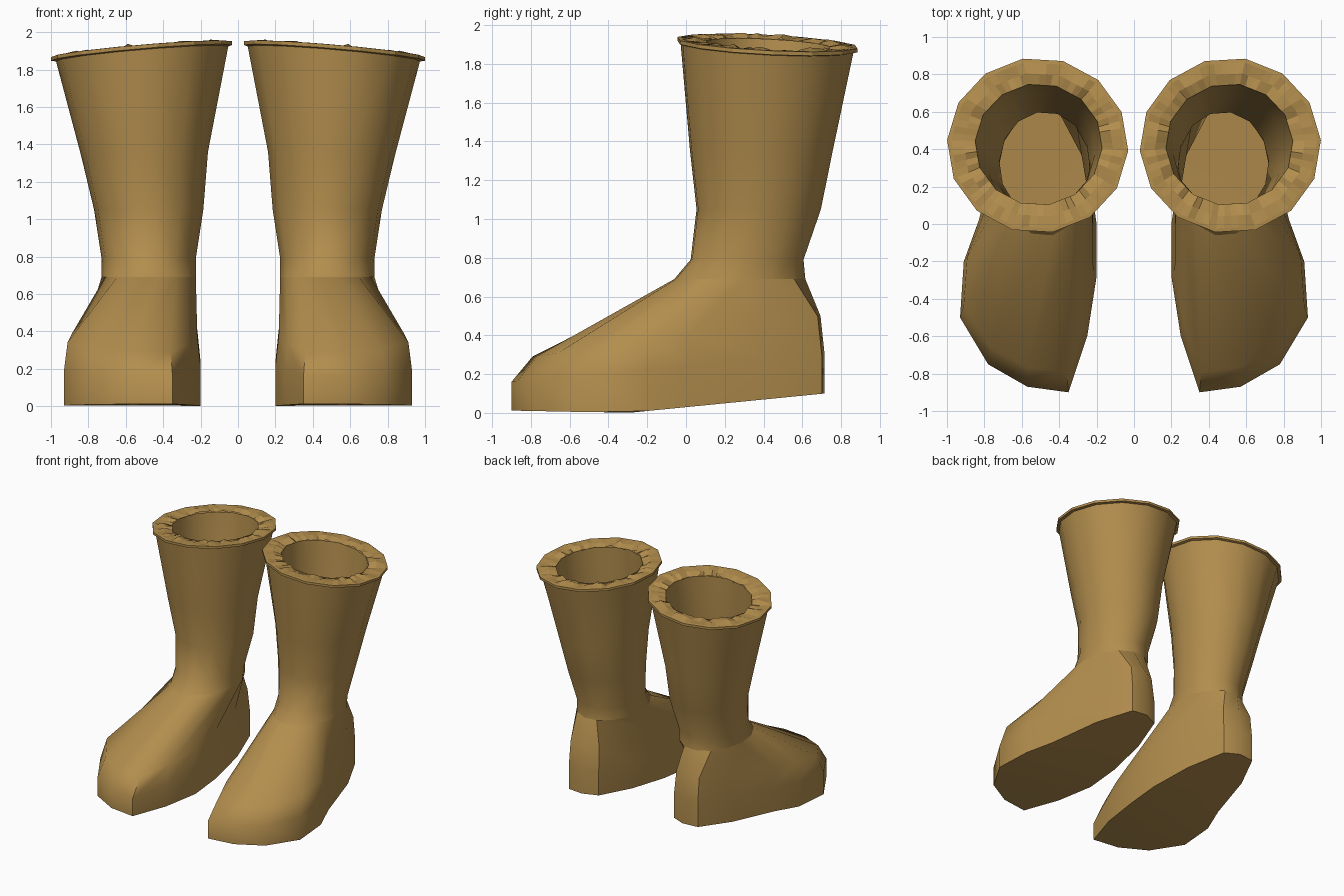
import bpy, bmesh, math, random

if "Cube" in bpy.data.objects:
    bpy.data.objects.remove(bpy.data.objects["Cube"])

random.seed(4)
N = 14                                   # sides of every outline

tan = bpy.data.materials.new("tan leather")
tan.diffuse_color = (0.45, 0.27, 0.075, 1)
tan.use_nodes = True
tan.node_tree.nodes["Principled BSDF"].inputs["Base Color"].default_value = tan.diffuse_color


def tilt(x, y):
    """Slope of the opening: high on the inner front side."""
    return -0.085 * (x - 0.5) - 0.05 * (y - 0.42)


def ring(z, x0, x1, y0, y1, slope=0.0, sub=1):
    """Polygonal oval inside a bounding box; sub splits each straight side."""
    cx, cy, rx, ry = (x0 + x1) / 2, (y0 + y1) / 2, (x1 - x0) / 2, (y1 - y0) / 2
    corner = []
    for i in range(N):
        a = 2 * math.pi * i / N + 0.06
        corner.append((cx + rx * math.cos(a), cy + ry * math.sin(a)))
    pts = []
    for i in range(N):
        (ax, ay), (bx, by) = corner[i], corner[(i + 1) % N]
        for s in range(sub):
            t = s / sub
            x, y = ax + (bx - ax) * t, ay + (by - ay) * t
            pts.append((x, y, z + slope * tilt(x, y)))
    return pts


def loft(name, rings, extra=(), smooth=40):
    """Skin a stack of equal rings and mirror it to the other boot."""
    bm = bmesh.new()
    rows = [[bm.verts.new(p) for p in r] for r in rings]
    for a, b in zip(rows, rows[1:]):
        n = len(a)
        for i in range(n):
            j = (i + 1) % n
            bm.faces.new((a[i], a[j], b[j], b[i]))
    for f in extra:
        bm.faces.new([rows[-1][i] for i in f])
    me = bpy.data.meshes.new(name)
    bm.to_mesh(me)
    bm.free()
    me.materials.append(tan)
    ob = bpy.data.objects.new(name, me)
    bpy.context.collection.objects.link(ob)
    mir = ob.modifiers.new("pair", 'MIRROR')
    mir.use_mirror_merge = False
    if smooth:
        bpy.ops.object.select_all(action='DESELECT')
        ob.select_set(True)
        bpy.context.view_layer.objects.active = ob
        bpy.ops.object.shade_smooth_by_angle(angle=math.radians(smooth))
    return ob


# Shaft, outside, from the rim down to the ankle
ankle = (0.225, 0.73, -0.065, 0.62)
loft("shaft", [
    ring(0.69, *ankle),
    ring(0.79, 0.225, 0.73, 0.02, 0.61),
    ring(1.05, 0.185, 0.77, 0.05, 0.70),
    ring(1.35, 0.16, 0.84, 0.015, 0.76, 0.3),
    ring(1.89, 0.05, 0.975, -0.035, 0.87, 1),
])

# Lining, inside, narrowing to the ankle
inner = (0.17, 0.85, 0.10, 0.75)
loft("lining", [
    ring(1.90, *inner, 1),
    ring(1.35, 0.21, 0.80, 0.08, 0.70, 0.3),
    ring(0.79, 0.235, 0.72, 0.04, 0.60),
    ring(0.69, 0.23, 0.725, -0.06, 0.615),
])

# Lip around the opening
loft("rim_lip", [
    ring(1.885, 0.05, 0.975, -0.035, 0.87, 1),
    ring(1.89, 0.03, 1.0, -0.05, 0.89, 1),
    ring(1.91, 0.03, 1.0, -0.05, 0.89, 1),
    ring(1.912, 0.05, 0.98, -0.03, 0.87, 1),
], smooth=0)

# Crinkled fleece edge between the lip and the lining
outer_edge = ring(1.912, 0.05, 0.98, -0.03, 0.87, 1, 5)
middle = ring(1.912, 0.11, 0.915, 0.035, 0.81, 1, 5)
inner_edge = ring(1.90, *inner, 1, 5)
crinkle = lambda pts, h: [(x, y, z + random.uniform(-h, h)) for x, y, z in pts]
loft("rim_edge", [outer_edge, crinkle(middle, 0.014), crinkle(inner_edge, 0.012)], smooth=0)

# Foot: sole outline from the outer side round the heel to the toe
outline = [(.83, .02), (.73, .42), (.60, .70), (.47, .715), (.35, .66), (.25, .35), (.20, 0),
           (.20, -.28), (.25, -.60), (.35, -.90), (.57, -.87), (.78, -.75), (.93, -.50), (.91, -.20)]


def foot_ring(kind):
    pts = []
    for x, y in outline:
        back = (y + 0.9) / 1.615         # 0 at the toe, 1 at the heel
        sole = 0.012 * max(0, -y - 0.3) / 0.6 + 0.1 * max(0, y + 0.3) / 1.015
        if kind == "sole":
            pts.append((x, y, sole))
        elif kind == "side":
            pts.append((x, y, 0.16 + 0.14 * back))
        else:                            # shoulder, drawn in towards the middle
            pts.append((0.55 + (x - 0.55) * 0.95, y * (0.88 if y < 0 else 0.97),
                        0.29 + 0.21 * back))
    return pts


bottom = [((k - 1) % N, k % N, (5 - k) % N, (6 - k) % N) for k in range(-3, 3)]
loft("foot", [ring(0.69, *ankle), foot_ring("shoulder"), foot_ring("side"), foot_ring("sole")],
     extra=bottom, smooth=45)

# Consistent outward faces
for ob in bpy.data.objects:
    bm = bmesh.new()
    bm.from_mesh(ob.data)
    bmesh.ops.recalc_face_normals(bm, faces=bm.faces)
    if ob.name == "lining":              # faces the opening
        for f in bm.faces:
            c = f.calc_center_median()
            if f.normal.x * (c.x - 0.48) + f.normal.y * (c.y - 0.35) > 0:
                f.normal_flip()
    if ob.name == "rim_edge":
        for f in bm.faces:
            if f.normal.z < 0:
                f.normal_flip()
    bm.to_mesh(ob.data)
    bm.free()
